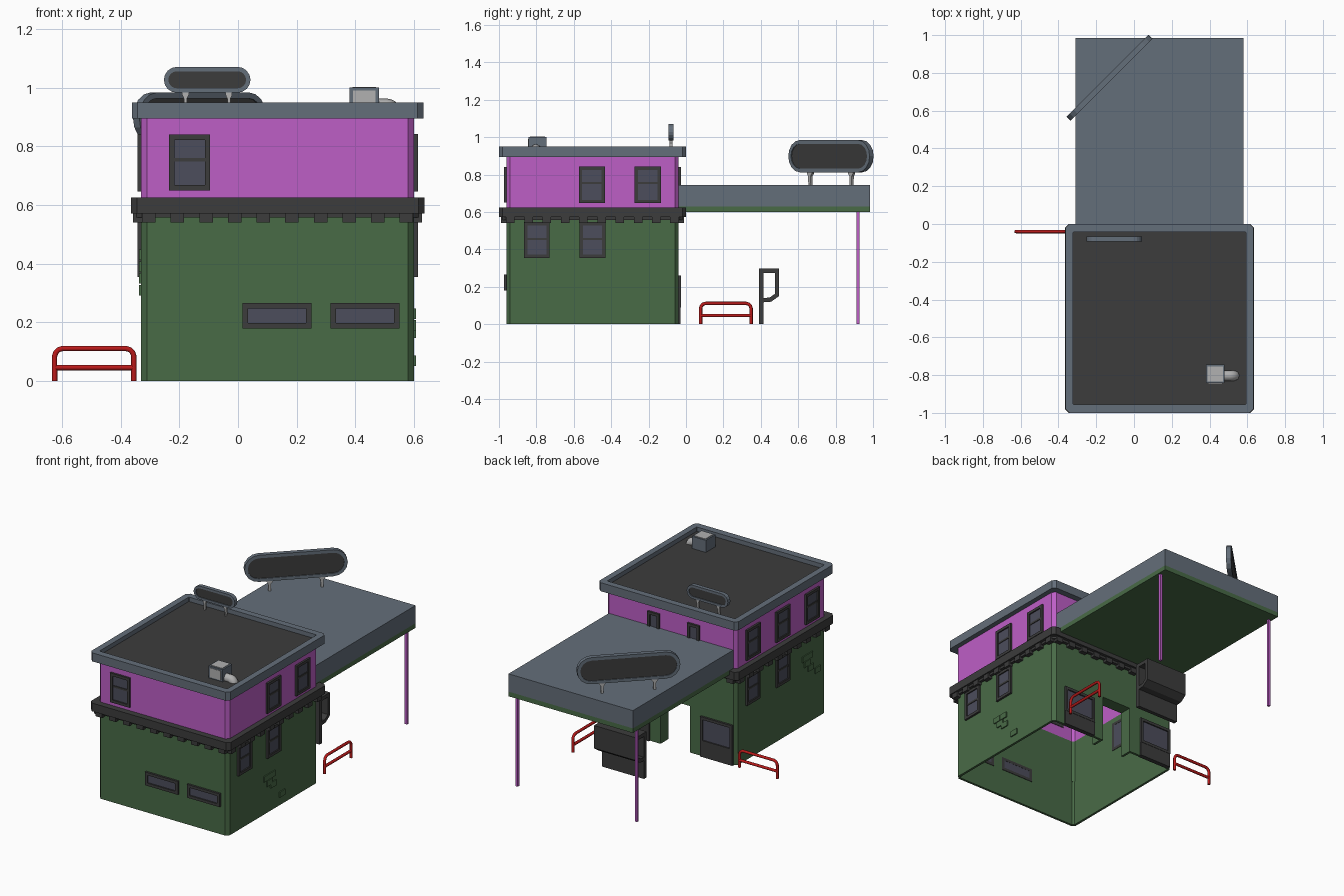
import bpy, bmesh, math
from mathutils import Matrix, Vector

if "Cube" in bpy.data.objects:
    bpy.data.objects.remove(bpy.data.objects["Cube"])


def mat(name, r, g, b):
    m = bpy.data.materials.new(name)
    m.diffuse_color = [(c / 255) ** 2.2 for c in (r, g, b)] + [1]
    m.use_nodes = True
    m.node_tree.nodes["Principled BSDF"].inputs["Base Color"].default_value = m.diffuse_color
    return m


GREEN = mat("green", 74, 106, 72)
PURPLE = mat("purple", 188, 95, 197)
SLATE = mat("slate", 100, 110, 121)
DARK = mat("charcoal", 62, 62, 62)
GLASS = mat("glass", 77, 78, 92)
RED = mat("red", 185, 32, 32)
LIGHT = mat("light_grey", 175, 175, 175)


def frame(n, origin=(0, 0, 0)):
    """Local u, v, depth axes -> along wall, up, outward normal n."""
    n = Vector(n).normalized()
    v = Vector((0, 0, 1))
    u = v.cross(n)
    m = Matrix((u, v, n)).transposed().to_4x4()
    m.translation = origin
    return m


def rect(x0, x1, y0, y1, c=0):
    if not c:
        return [(x0, y0), (x1, y0), (x1, y1), (x0, y1)]
    return [(x0 + c, y0), (x1 - c, y0), (x1, y0 + c), (x1, y1 - c),
            (x1 - c, y1), (x0 + c, y1), (x0, y1 - c), (x0, y0 + c)]


def capsule(length, height, n=8):
    r, h = height / 2, length / 2 - height / 2
    pts = []
    for s, a0 in ((1, -90), (-1, 90)):
        for i in range(n + 1):
            a = math.radians(a0 + 180 * i / n)
            pts.append((s * h + r * math.cos(a), r * math.sin(a)))
    return pts


def prism(name, pts, d0, d1, m, hole=None, xf=Matrix()):
    """Extrude an outline; a hole outline has the same point count."""
    bm = bmesh.new()
    loops = []
    for ring in [pts] + ([hole] if hole else []):
        loops.append([[bm.verts.new((*p, d)) for p in ring] for d in (d0, d1)])
    n = len(pts)
    for lo, hi in loops:
        for i in range(n):
            j = (i + 1) % n
            bm.faces.new((lo[i], lo[j], hi[j], hi[i]))
    for k in (0, 1):
        if hole:
            a, b = loops[0][k], loops[1][k]
            for i in range(n):
                j = (i + 1) % n
                bm.faces.new((a[i], a[j], b[j], b[i]))
        else:
            bm.faces.new(loops[0][k])
    bmesh.ops.recalc_face_normals(bm, faces=bm.faces)
    bm.transform(xf)
    me = bpy.data.meshes.new(name)
    bm.to_mesh(me)
    bm.free()
    me.materials.append(m)
    ob = bpy.data.objects.new(name, me)
    bpy.context.collection.objects.link(ob)
    return ob


def tube(name, pts, r, m):
    cu = bpy.data.curves.new(name, 'CURVE')
    cu.dimensions = '3D'
    cu.bevel_depth, cu.bevel_resolution, cu.use_fill_caps = r, 2, True
    sp = cu.splines.new('POLY')
    sp.points.add(len(pts) - 1)
    for p, q in zip(sp.points, pts):
        p.co = (*q, 1)
    tmp = bpy.data.objects.new(name + "_path", cu)
    me = bpy.data.meshes.new_from_object(tmp)
    bpy.data.objects.remove(tmp)
    me.materials.clear()
    me.materials.append(m)
    bpy.context.collection.objects.link(bpy.data.objects.new(name, me))


# wall name -> frame, sign turning a world coordinate into local u
WALLS = {"front": (frame((0, -1, 0), (0, -.96, 0)), 1),
         "right": (frame((1, 0, 0), (.6, 0, 0)), 1),
         "back": (frame((0, 1, 0), (0, -.04, 0)), -1),
         "left": (frame((-1, 0, 0), (-.33, 0, 0)), -1)}


def window(wall, c, w, z0, z1, bar=None, f=.018):
    xf, s = WALLS[wall]
    u0, u1 = s * c - w / 2, s * c + w / 2
    prism(wall + "_window_frame", rect(u0, u1, z0, z1), -.018, .013, DARK,
          rect(u0 + f, u1 - f, z0 + f, z1 - f), xf)
    prism(wall + "_window_glass", rect(u0 + f, u1 - f, z0 + f, z1 - f), -.017, .005, GLASS, xf=xf)
    if bar:
        prism(wall + "_window_bar", rect(u0 + f, u1 - f, bar - .006, bar + .006), 0, .009, DARK, xf=xf)


# ground floor walls: open underneath, with a doorway in the back
outer = [(0, -.12), (0, -.04), (-.31, -.04), (-.33, -.06), (-.33, -.94), (-.31, -.96),
         (.58, -.96), (.6, -.94), (.6, -.06), (.58, -.04), (.21, -.04), (.21, -.12)]
inner = [(.225, -.12), (.225, -.055), (.575, -.055), (.585, -.065), (.585, -.935), (.575, -.945),
         (-.305, -.945), (-.315, -.935), (-.315, -.065), (-.305, -.055), (-.015, -.055), (-.015, -.12)]
prism("lower_wall", outer + inner, 0, .3, GREEN)
WALL, WALL_IN = rect(-.33, .6, -.96, -.04, .02), rect(-.315, .585, -.945, -.055, .015)
prism("lower_wall_top", WALL, .3, .58, GREEN, WALL_IN)
prism("doorway_lintel", rect(-.015, .225, -.12, -.045), .3, .315, GREEN)

# upper floor, cornice and dentils
prism("upper_wall", WALL, .58, .9, PURPLE, WALL_IN)
prism("cornice", rect(-.365, .635, -1, 0, .02), .572, .625, DARK, WALL)
prism("cornice_step", rect(-.347, .617, -.98, -.02, .02), .557, .573, DARK, WALL)
for wall, (xf, s) in WALLS.items():
    mid = .135 if wall in ("front", "back") else -.5
    for i in range(10):
        u = s * mid + (i - 4.5) * .0975
        prism(wall + "_dentil", rect(u - .023, u + .023, .54, .574), -.002, .028, DARK, xf=xf)

# flat roof with raised rim
prism("roof_rim", rect(-.362, .632, -1, 0, .02), .895, .95, SLATE, rect(-.322, .592, -.955, -.042, .003))
prism("roof_deck", rect(-.325, .595, -.957, -.04), .9, .922, DARK)

# windows
window("front", -.165, .14, .65, .84, .755)
for x in (.133, .433):
    window("front", x, .235, .18, .266)
for y in (-.503, -.205):
    window("right", y, .14, .647, .843, .755)
for y in (-.797, -.5):
    window("right", y, .137, .355, .545, .455)
for y in (-.205, -.51, -.81):
    window("left", y, .14, .647, .843, .755)
for y in (-.205, -.51):
    window("left", y, .137, .355, .545, .455)
for x in (.255, -.03):
    window("back", x, .085, .65, .84)

# back doors: glazed top, solid base
for x in (.4, -.195):
    xf, s = WALLS["back"]
    window("back", x, .23, .09, .26)
    prism("door_base", rect(s * x - .115, s * x + .115, 0, .092), -.018, .011, DARK, xf=xf)

# exposed bricks on the side walls
for wall, spots in {"right": [(-.57, .23), (-.51, .23), (-.54, .19), (-.5, .165), (-.41, .07)],
                    "left": [(-.74, .43), (-.79, .43), (-.76, .39), (-.8, .35), (-.87, .31)]}.items():
    xf, s = WALLS[wall]
    for y, z in spots:
        prism("brick", rect(s * y - .028, s * y + .028, z - .018, z + .018), -.002, .007, GREEN, xf=xf)

# canopy and its posts
prism("canopy_fascia", rect(-.31, .58, -.045, .985), .63, .745, SLATE)
prism("canopy_soffit", rect(-.31, .58, -.045, .985), .6, .63, GREEN)
for x in (-.292, .562):
    prism("canopy_post", rect(x - .008, x + .008, .912, .928), 0, .605, PURPLE)


def sign(name, n, pos, length, height, thick, leg_u, leg_z, rim):
    """Capsule board on two flared legs."""
    xf = frame(n, pos)
    face = capsule(length - 2 * rim, height - 2 * rim)
    prism(name + "_rim", capsule(length, height), -thick / 2, thick / 2, SLATE, face, xf)
    prism(name + "_panel", face, -thick / 2 + .005, thick / 2 - .005, DARK, xf=xf)
    t = -height / 2 + .005
    for u in (-leg_u, leg_u):
        leg = [(u - .007, leg_z), (u + .007, leg_z), (u + .009, t - .025),
               (u + .019, t - .012), (u + .019, t), (u - .019, t), (u - .019, t - .012), (u - .009, t - .025)]
        if name == "roof_sign":
            leg = [(u + (x - u) * .6, z) for x, z in leg]
        prism(name + "_leg", leg, -.008, .008, LIGHT, xf=xf)


sign("roof_sign", (0, -1, 0), (-.105, -.08, 1.027), .295, .088, .026, .074, -.107, .015)
sign("canopy_sign", (-1, 1, 0), (-.13, .775, .898), .615, .172, .03, .156, -.154, .02)

# roof air unit with elbow duct
prism("air_unit", rect(.38, .48, -.843, -.745), .92, 1.0, SLATE)
prism("air_unit_top", rect(.39, .47, -.833, -.755), .99, 1.003, LIGHT)
prism("air_unit_grille", rect(.392, .468, .93, .99), .84, .846, LIGHT, xf=frame((0, -1, 0)))
arc = [(.505 + .027 * math.sin(a), -.803, .908 + .027 * math.cos(a))
       for a in (math.radians(15 * i) for i in range(7))]
tube("air_duct", [(.47, -.803, .935)] + arc + [(.532, -.803, .9)], .028, LIGHT)


def rail(p, d):
    """Red hoop guard rail starting at p, running along d."""
    def at(t, z):
        return (p[0] + d[0] * t, p[1] + d[1] * t, z)
    hoop = [(0, 0), (0, .085), (.004, .097), (.013, .107), (.027, .111)]
    pts = [at(*q) for q in hoop] + [at(.27 - t, z) for t, z in reversed(hoop)]
    tube("guard_rail", pts, .009, RED)
    tube("guard_rail_bar", [at(0, .046), at(.27, .046)], .009, RED)


rail((-.625, -.04), (1, 0))
rail((.565, .078), (0, 1))

# hooded counter stand beneath the canopy
side = frame((1, 0, 0))
prism("stand_panel", rect(.39, .415, 0, .12), .01, .31, DARK, xf=side)
prism("stand_hood", [(.39, .115), (.455, .12), (.497, .15), (.497, .297), (.39, .297)], .01, .31, DARK,
      [(.415, .14), (.447, .142), (.475, .162), (.475, .274), (.415, .274)], side)
